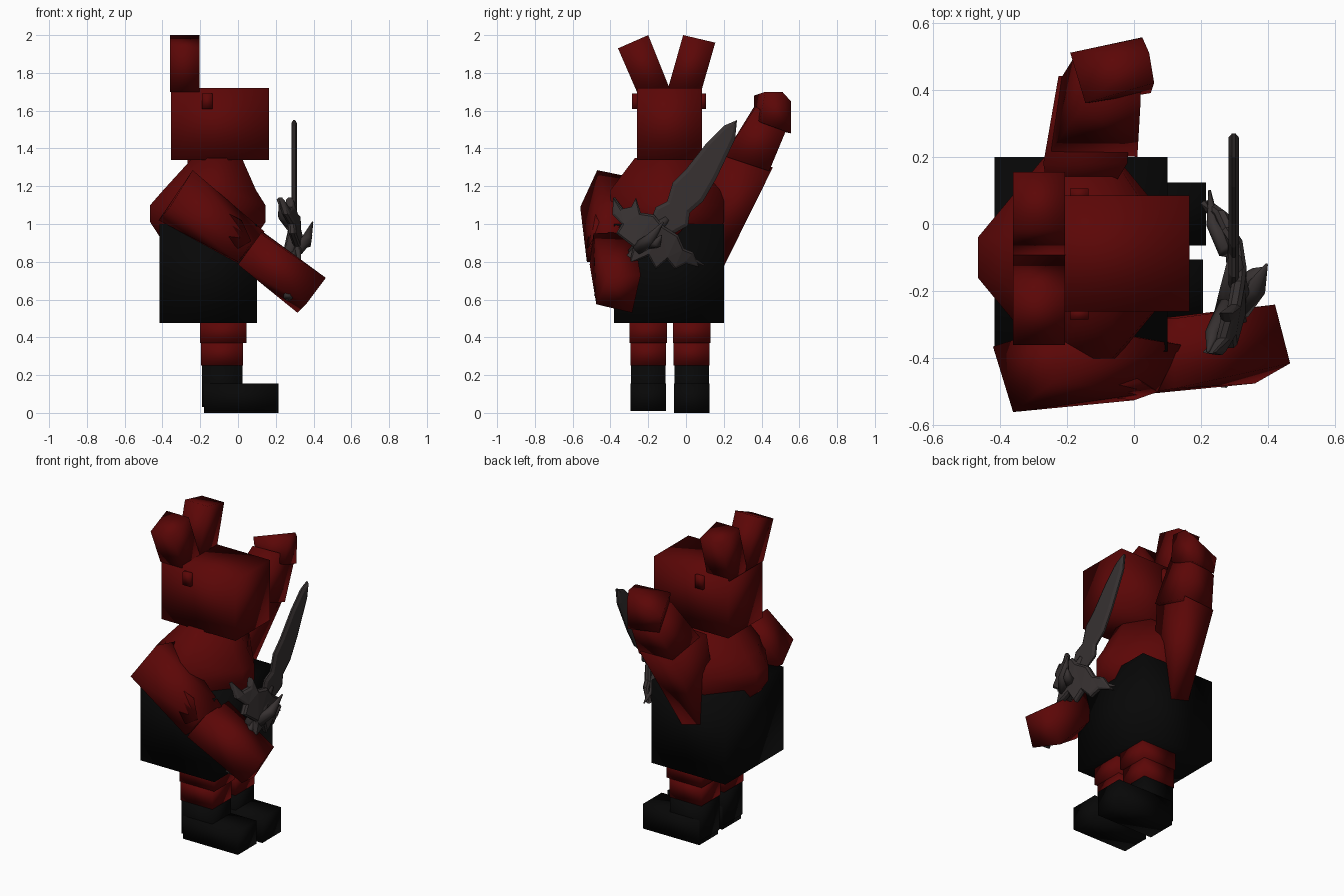
import bpy
import bmesh
import math
from mathutils import Vector

old_cube = bpy.data.objects.get("Cube")
if old_cube:
    bpy.data.objects.remove(old_cube, do_unlink=True)


def make_material(name, colour):
    material = bpy.data.materials.new(name)
    material.use_nodes = True
    rgba = (*colour, 1.0)
    material.diffuse_color = rgba
    material.node_tree.nodes["Principled BSDF"].inputs["Base Color"].default_value = rgba
    return material


RED = make_material("dark red", (0.106, 0.002, 0.002))
BLACK = make_material("soft black", (0.0022, 0.0022, 0.0022))
STEEL = make_material("dark steel", (0.038, 0.031, 0.031))


def finish(name, bm, material, smooth=True):
    """Turn a bmesh into a named, coloured object."""
    bmesh.ops.recalc_face_normals(bm, faces=bm.faces)
    for face in bm.faces:
        face.smooth = smooth
    mesh = bpy.data.meshes.new(name)
    bm.to_mesh(mesh)
    bm.free()
    mesh.materials.append(material)
    obj = bpy.data.objects.new(name, mesh)
    bpy.context.collection.objects.link(obj)
    return obj


def box(name, x_range, y_range, z_range, material):
    bm = bmesh.new()
    bmesh.ops.create_cube(bm, size=1)
    for vert in bm.verts:
        for axis, (low, high) in enumerate((x_range, y_range, z_range)):
            vert.co[axis] = high if vert.co[axis] > 0 else low
    return finish(name, bm, material)


def bridge(bm, rings):
    """Join rings of vertices with quads and close both ends."""
    for lower, upper in zip(rings, rings[1:]):
        count = len(lower)
        for i in range(count):
            j = (i + 1) % count
            bm.faces.new((lower[i], lower[j], upper[j], upper[i]))
    return [bm.faces.new(rings[0][::-1]), bm.faces.new(rings[-1])]


def prism(name, outline, x_range, material):
    """Extrude a side outline (y, z) across x."""
    bm = bmesh.new()
    bridge(bm, [[bm.verts.new((x, y, z)) for y, z in outline] for x in x_range])
    return finish(name, bm, material)


def hull(name, points, material):
    bm = bmesh.new()
    for point in points:
        bm.verts.new(point)
    bmesh.ops.convex_hull(bm, input=bm.verts)
    bmesh.ops.dissolve_limit(bm, angle_limit=math.radians(2), verts=bm.verts, edges=bm.edges)
    return finish(name, bm, material)


def plate(name, outline, half, rim, bend, inset):
    """Thin bladed shape with a raised middle; bend gives x for each (y, z)."""
    bm = bmesh.new()
    caps = bridge(bm, [[bm.verts.new((bend(y, z) + side * rim, y, z)) for y, z in outline]
                       for side in (-1, 1)])
    bmesh.ops.recalc_face_normals(bm, faces=bm.faces)
    for cap in caps:
        bmesh.ops.inset_individual(bm, faces=[cap], thickness=inset, depth=half - rim)
    bmesh.ops.triangulate(bm, faces=bm.faces)
    return finish(name, bm, STEEL, smooth=False)


def spike(name, path, radii, sides=6):
    """Tapered tube along a path."""
    bm = bmesh.new()
    points = [Vector(p) for p in path]
    rings = []
    for i, (point, radius) in enumerate(zip(points, radii)):
        tangent = points[min(i + 1, len(points) - 1)] - points[max(i - 1, 0)]
        frame = tangent.to_track_quat("Z", "Y").to_matrix()
        angles = [math.tau * k / sides for k in range(sides)]
        rings.append([bm.verts.new(point + frame @ Vector((math.cos(a) * radius, math.sin(a) * radius, 0)))
                      for a in angles])
    bridge(bm, rings)
    return finish(name, bm, STEEL)


# Head with two ears and two small eye knobs
box("head", (-0.355, 0.165), (-0.26, 0.085), (1.34, 1.72), RED)
prism("right_ear", [(-0.26, 1.7), (-0.36, 1.93), (-0.2, 2.0), (-0.08, 1.7)], (-0.36, -0.205), RED)
prism("left_ear", [(-0.1, 1.7), (-0.015, 2.0), (0.155, 1.96), (0.08, 1.7)], (-0.36, -0.205), RED)
for side, y_range in (("right", (-0.285, -0.25)), ("left", (0.07, 0.105))):
    box(side + "_eye_knob", (-0.19, -0.135), y_range, (1.61, 1.69), RED)

# Torso lofted from eight-sided rings: centre x, half x, half y, height
bm = bmesh.new()
corners = [(1, 0.2), (0.35, 1), (-0.35, 1), (-1, 0.2), (-1, -0.2), (-0.35, -1), (0.35, -1), (1, -0.2)]
rings = []
for cx, hx, hy, z in ((-0.11, 0.13, 0.17, 1.35), (-0.15, 0.245, 0.3, 1.18), (-0.16, 0.305, 0.3, 1.1),
                      (-0.16, 0.305, 0.3, 1.01), (-0.16, 0.24, 0.25, 0.91)):
    rings.append([bm.verts.new((cx + hx * u, -0.1 + hy * v, z)) for u, v in corners])
bridge(bm, rings)
finish("torso", bm, RED)

# Trousers and legs
box("trousers", (-0.415, 0.1), (-0.38, 0.2), (0.475, 1.0), BLACK)
for side, y, toe, sole in (("right", -0.2, 0.205, 0.01), ("left", 0.03, 0.215, 0.0)):
    box(side + "_thigh", (-0.2, 0.045), (y - 0.1, y + 0.1), (0.37, 0.49), RED)
    box(side + "_shin", (-0.195, 0.027), (y - 0.095, y + 0.095), (0.25, 0.38), RED)
    box(side + "_boot_shaft", (-0.19, 0.025), (y - 0.092, y + 0.092), (sole + 0.03, 0.26), BLACK)
    box(side + "_boot_foot", (-0.18, toe), (y - 0.094, y + 0.094), (sole, 0.155), BLACK)

# Raised left arm, narrowing to the elbow-like lower tip
hull("left_upper_arm", [(-0.27, 0.18, 1.38), (-0.02, 0.18, 1.39), (0.0, 0.46, 1.3), (-0.225, 0.44, 1.3),
                        (-0.25, 0.06, 0.95), (-0.1, 0.05, 0.95), (-0.11, 0.2, 0.775),
                        (-0.24, 0.2, 0.81)], RED)
hull("left_forearm", [(-0.25, 0.21, 1.36), (0.01, 0.2, 1.36), (0.02, 0.44, 1.28), (-0.22, 0.43, 1.28),
                      (-0.15, 0.36, 1.62), (0.02, 0.37, 1.62), (0.02, 0.54, 1.52), (-0.17, 0.51, 1.48)], RED)
hull("left_hand", [(-0.145, 0.36, 1.68), (0.06, 0.42, 1.7), (0.045, 0.51, 1.7), (0.025, 0.555, 1.65),
                   (-0.19, 0.51, 1.6), (-0.13, 0.36, 1.57), (0.05, 0.39, 1.54),
                   (0.02, 0.555, 1.48), (-0.17, 0.51, 1.49)], RED)

# Lowered right arm reaching forward
hull("right_upper_arm", [(-0.24, -0.47, 1.285), (-0.22, -0.3, 1.25), (-0.36, -0.56, 1.09),
                         (-0.42, -0.365, 1.02), (0.0, -0.525, 0.8), (0.0, -0.33, 0.79),
                         (0.07, -0.5, 0.9), (0.14, -0.36, 0.96)], RED)
hull("right_forearm", [(0.0, -0.51, 0.785), (0.08, -0.28, 0.78), (0.12, -0.49, 0.95),
                       (0.13, -0.28, 0.96), (0.36, -0.475, 0.575), (0.315, -0.285, 0.53),
                       (0.465, -0.415, 0.715), (0.42, -0.24, 0.73)], RED)
# Ridge over the bent elbow
hull("right_elbow_fold", [(-0.2, -0.5, 1.13), (-0.17, -0.46, 1.04), (0.02, -0.47, 1.02),
                          (0.07, -0.5, 0.91), (0.0, -0.525, 0.87), (-0.05, -0.4, 0.95)], RED)

# Sword blade
plate("sword_blade", [(-0.2, 0.98), (-0.16, 1.09), (-0.1, 1.12), (-0.07, 1.22), (0.0, 1.29),
                      (0.11, 1.43), (0.2, 1.52), (0.27, 1.55), (0.26, 1.45), (0.16, 1.24),
                      (0.09, 1.12), (0.02, 1.06), (0.01, 0.99), (-0.08, 0.94)],
      0.015, 0.005, lambda y, z: 0.297, 0.02)


# Winged guard whose ends curl toward the body
def guard_bend(y, z):
    along = (y + 0.16) * 0.78 - (z - 0.96) * 0.62
    return 0.315 - 1.1 * along * along


plate("sword_guard", [(-0.385, 1.14), (-0.34, 1.08), (-0.29, 1.09), (-0.265, 1.14), (-0.24, 1.06),
                      (-0.17, 1.05), (-0.12, 0.99), (-0.04, 0.94), (-0.01, 0.87), (0.04, 0.85),
                      (0.07, 0.77), (0.0, 0.79), (-0.06, 0.76), (-0.1, 0.81), (-0.16, 0.76),
                      (-0.2, 0.83), (-0.3, 0.79), (-0.28, 0.88), (-0.37, 0.95), (-0.34, 1.0),
                      (-0.39, 1.05)],
      0.02, 0.009, guard_bend, 0.012)

# Crest spikes, curled horns and grip
spike("guard_core", [(0.27, -0.28, 0.84), (0.3, -0.2, 0.93), (0.3, -0.1, 1.03)], (0.035, 0.045, 0.02))
spike("outer_crest", [(0.31, -0.25, 0.87), (0.365, -0.19, 0.92), (0.395, -0.12, 1.01)], (0.04, 0.03, 0.004))
spike("lower_crest", [(0.31, -0.2, 0.9), (0.37, -0.15, 0.9), (0.39, -0.13, 0.94)], (0.04, 0.025, 0.004))
spike("upper_horn", [(0.28, -0.24, 0.99), (0.235, -0.33, 1.04), (0.22, -0.38, 1.14)], (0.03, 0.025, 0.004))
spike("lower_horn", [(0.28, -0.08, 0.88), (0.235, 0.0, 0.83), (0.225, 0.1, 0.78)], (0.03, 0.02, 0.004))
spike("sword_grip", [(0.295, -0.2, 0.93), (0.28, -0.33, 0.78), (0.265, -0.47, 0.61)], (0.03, 0.025, 0.025))
